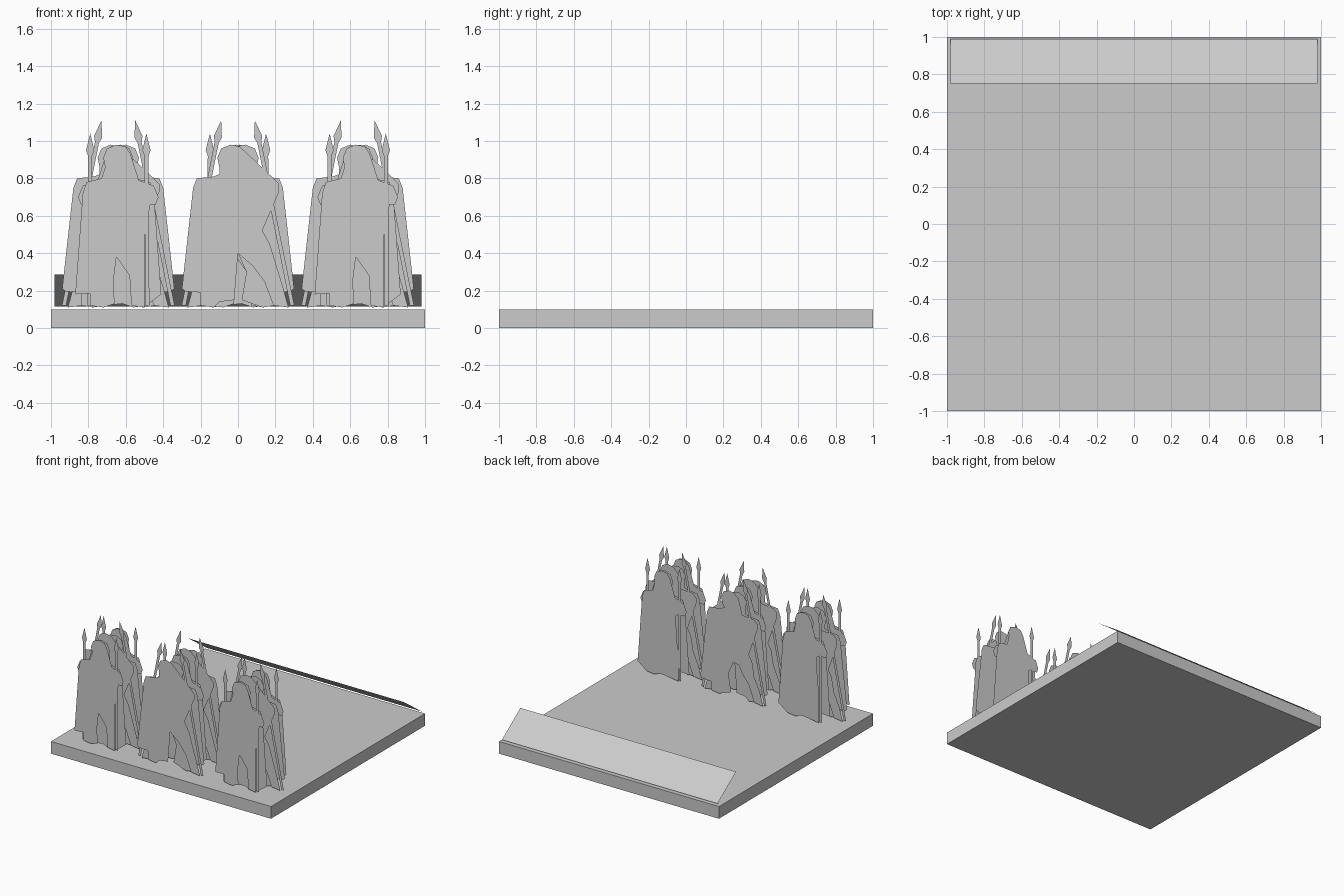
import bpy
import bmesh
from math import pi
from mathutils import Matrix, Vector

old = bpy.data.objects.get("Cube")
if old:
    bpy.data.objects.remove(old, do_unlink=True)

# One plain grey for everything
grey = bpy.data.materials.new("plain grey")
grey.use_nodes = True
GREY = (0.6, 0.6, 0.6, 1)
grey.diffuse_color = GREY
grey.node_tree.nodes["Principled BSDF"].inputs["Base Color"].default_value = GREY


def add_object(name, bm):
    mesh = bpy.data.meshes.new(name)
    bm.to_mesh(mesh)
    bm.free()
    mesh.materials.append(grey)
    obj = bpy.data.objects.new(name, mesh)
    bpy.context.collection.objects.link(obj)
    return obj


# Cloaked body outlines (sideways, up), in hundredths of a unit
STANDING = [(-23, 18), (-15, 18.5), (-15, 12), (-8, 11), (-2, 13), (-3, 22),
            (-1, 38), (3, 40), (6, 28), (7, 12), (14, 11), (14, 36), (12, 47),
            (9, 53), (10, 63), (14, 66), (20, 66), (21.5, 70), (19, 76),
            (11, 79), (5, 83), (7, 87), (6.5, 93), (4, 97), (-1, 98),
            (-6, 96), (-8, 91), (-7, 86), (-4, 83), (-9, 80), (-17, 78),
            (-19, 72)]
STRIDING = [(-30, 21), (-28, 19.5), (-20, 19), (-20, 12), (-13, 11), (-10, 14),
            (-2, 15), (-5, 18), (-9, 24), (-4, 31), (-5, 39), (0, 40), (5, 39),
            (8, 33), (14, 25), (19, 12), (27, 11), (24, 22), (19, 33),
            (17, 45), (13, 52), (12, 60), (9, 66), (11, 73), (17, 71),
            (22, 73), (22, 77), (19, 80), (8, 81), (4, 84), (6, 88),
            (5, 93), (1, 97), (-4, 98), (-9, 96), (-11, 91), (-10, 86),
            (-8, 83), (-13, 81), (-22, 80), (-24, 75)]
# Each pose: body outline, spear butt, spear tip
POSES = {"standing": (STANDING, (0.155, 0.12), (0.15, 1.04)),
         "striding": (STRIDING, (0.29, 0.12), (0.09, 1.11))}


def figure_card(name, pose, matrix, mirrored=False, spear_head=True):
    """Flat cut-out of a figure holding a spear, facing -y."""
    outline, butt, tip = POSES[pose]
    shapes = [[Vector((u, w)) / 100 for u, w in outline]]
    butt, tip = Vector(butt), Vector(tip)
    along = (tip - butt).normalized()
    side = Vector((along.y, -along.x))
    neck = tip - along * 0.12
    shaft_end = neck if spear_head else tip - along * 0.13
    r = side * 0.011
    shapes.append([butt - r, butt + r, shaft_end + r, shaft_end - r])
    if spear_head:
        barb = tip - along * 0.09
        shapes.append([neck - r, neck + r, barb + r * 2, tip, barb - r * 2])
    bm = bmesh.new()
    flip = -1 if mirrored else 1
    for shape in shapes:
        points = shape[::flip]
        bm.faces.new([bm.verts.new(matrix @ Vector((p.x * flip, 0, p.y)))
                      for p in points])
    bmesh.ops.triangulate(bm, faces=bm.faces[:])
    return add_object(name, bm)


# Base slab
bm = bmesh.new()
bmesh.ops.create_cube(bm, size=1, matrix=Matrix.Translation((0, 0, 0.05))
                      @ Matrix.Diagonal((2, 2, 0.1, 1)))
add_object("base_slab", bm)

# Sloping panel along the back edge
bm = bmesh.new()
corners = [(-1, 0.75, 0.285), (1, 0.75, 0.285), (1, 0.99, 0.115), (-1, 0.99, 0.115)]
bm.faces.new([bm.verts.new((x * 0.98, y, z)) for x, y, z in corners])
add_object("sloping_panel", bm)

# Three crowds, each of three rows of mirrored pairs
OTHER = {"standing": "striding", "striding": "standing"}
for crowd, x, outer in (("right", -0.64, "standing"),
                        ("middle", 0, "striding"),
                        ("left", 0.64, "standing")):
    rows = (("front", -0.88, outer, False),
            ("centre", -0.75, OTHER[outer], False),
            ("rear", -0.63, outer, False))
    for row, y, pose, mirrored in rows:
        for label, dy, flip in (("figure", 0, False), ("mirrored_figure", 0.015, True)):
            figure_card(f"{crowd}_{row}_{label}", pose,
                        Matrix.Translation((x, y + dy, 0)), flip)

# Three fallen figures lying on the slab, heads towards +x
lay = Matrix(((0, 0, 1, 0), (1, 0, 0, 0), (0, 1, 0, 0), (0, 0, 0, 1)))
for i, (pose, x, y) in enumerate((("standing", -0.98, 0.45),
                                  ("striding", -0.06, 0.35),
                                  ("striding", -0.81, -0.12))):
    obj = figure_card(f"fallen_figure_{i + 1}", pose,
                      Matrix.Translation((x, y, 0.104)) @ lay, spear_head=False)
    # Turn the lying faces upwards
    bm = bmesh.new()
    bm.from_mesh(obj.data)
    for face in bm.faces:
        if face.normal.z < 0:
            face.normal_flip()
    bm.to_mesh(obj.data)
    bm.free()
